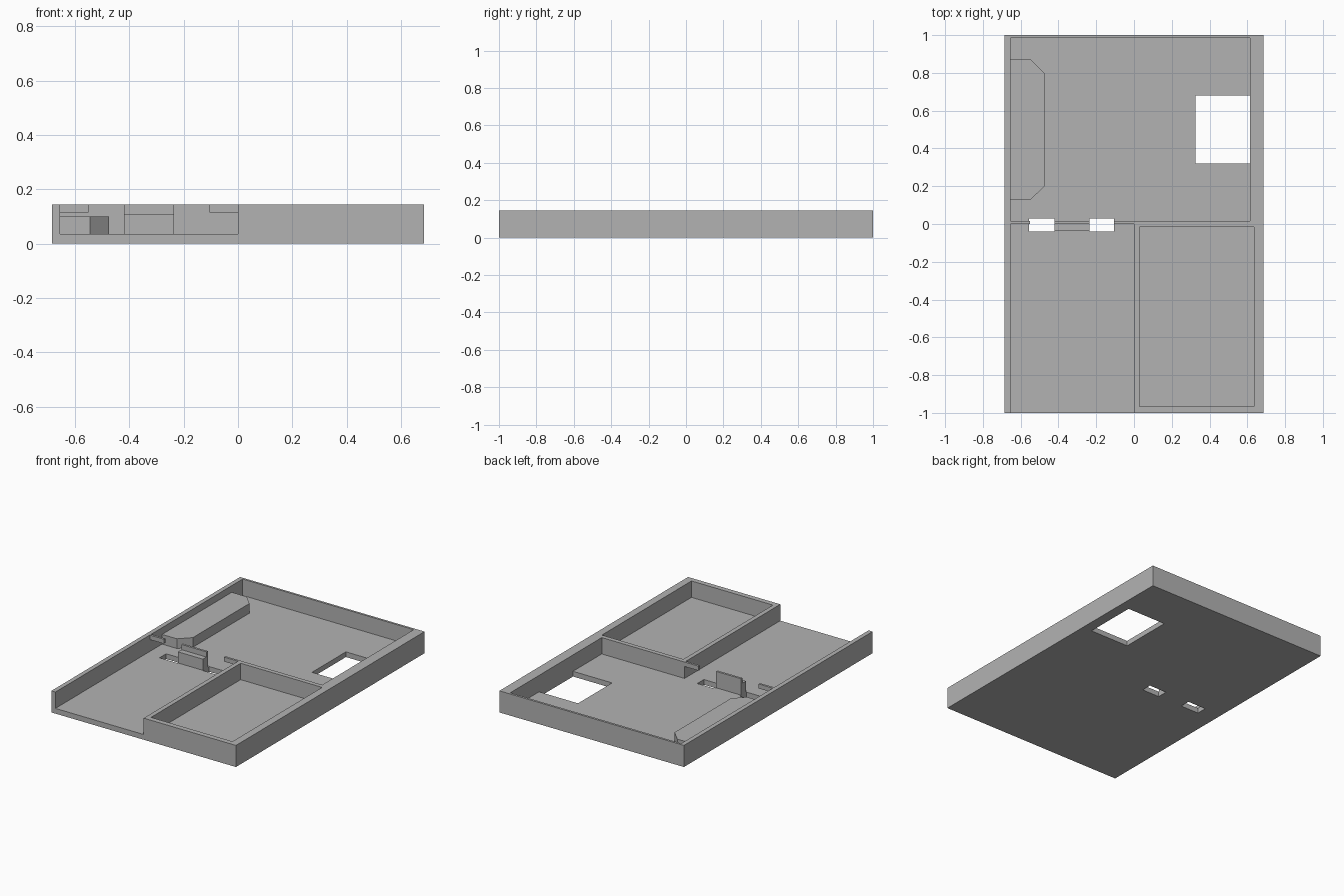
import bpy
import bmesh

if "Cube" in bpy.data.objects:
    bpy.data.objects.remove(bpy.data.objects["Cube"], do_unlink=True)

grey = bpy.data.materials.new("plain grey")
grey.use_nodes = True
colour = (0.45, 0.45, 0.45, 1)
grey.diffuse_color = colour
grey.node_tree.nodes["Principled BSDF"].inputs["Base Color"].default_value = colour

HEIGHT, FLOOR = 0.145, 0.035


def prism(name, outline, z0, z1):
    """Extrude a flat counter-clockwise outline from z0 to z1."""
    bm = bmesh.new()
    face = bm.faces.new([bm.verts.new((x, y, z0)) for x, y in outline])
    top = bmesh.ops.extrude_face_region(bm, geom=[face])["geom"]
    for v in top:
        if isinstance(v, bmesh.types.BMVert):
            v.co.z = z1
    bmesh.ops.recalc_face_normals(bm, faces=bm.faces)
    mesh = bpy.data.meshes.new(name)
    bm.to_mesh(mesh)
    bm.free()
    mesh.materials.append(grey)
    obj = bpy.data.objects.new(name, mesh)
    bpy.context.collection.objects.link(obj)
    return obj


def box(name, x0, x1, y0, y1, z0, z1):
    return prism(name, [(x0, y0), (x1, y0), (x1, y1), (x0, y1)], z0, z1)


# Solid block hollowed into a tray
tray = box("tray", -0.685, 0.685, -1, 1, 0, HEIGHT)
cutters = [
    prism("main_bay_cutter",
          [(-0.655, -1.1), (0, -1.1), (0, 0.015), (0.615, 0.015),
           (0.615, 0.985), (-0.655, 0.985)], FLOOR, 0.3),
    box("side_pocket_cutter", 0.03, 0.635, -0.965, -0.015, FLOOR, 0.3),
    box("window_cutter", 0.325, 0.615, 0.32, 0.68, -0.1, 0.1),
    box("left_slot_cutter", -0.555, -0.42, -0.04, 0.03, -0.1, 0.1),
    box("right_slot_cutter", -0.235, -0.105, -0.04, 0.03, -0.1, 0.1),
]
bpy.context.view_layer.objects.active = tray
for cutter in cutters:
    mod = tray.modifiers.new(cutter.name, "BOOLEAN")
    mod.operation = "DIFFERENCE"
    mod.solver = "EXACT"
    mod.object = cutter
    bpy.ops.object.modifier_apply(modifier=mod.name)
    bpy.data.objects.remove(cutter, do_unlink=True)

# Raised platform with clipped corners against the long wall
prism("raised_platform",
      [(-0.655, 0.13), (-0.545, 0.13), (-0.475, 0.2), (-0.475, 0.8),
       (-0.545, 0.87), (-0.655, 0.87)], FLOOR, 0.1)

# Divider tabs that hang above the floor
box("left_divider_tab", -0.655, -0.55, 0, 0.015, 0.115, HEIGHT)
box("right_divider_tab", -0.105, 0, 0, 0.015, 0.115, HEIGHT)

# Stepped latch between the slots
prism_latch = box("latch_plate", -0.42, -0.235, 0, 0.015, FLOOR, HEIGHT)
box("latch_step", -0.42, -0.235, -0.037, 0, FLOOR, 0.11)
